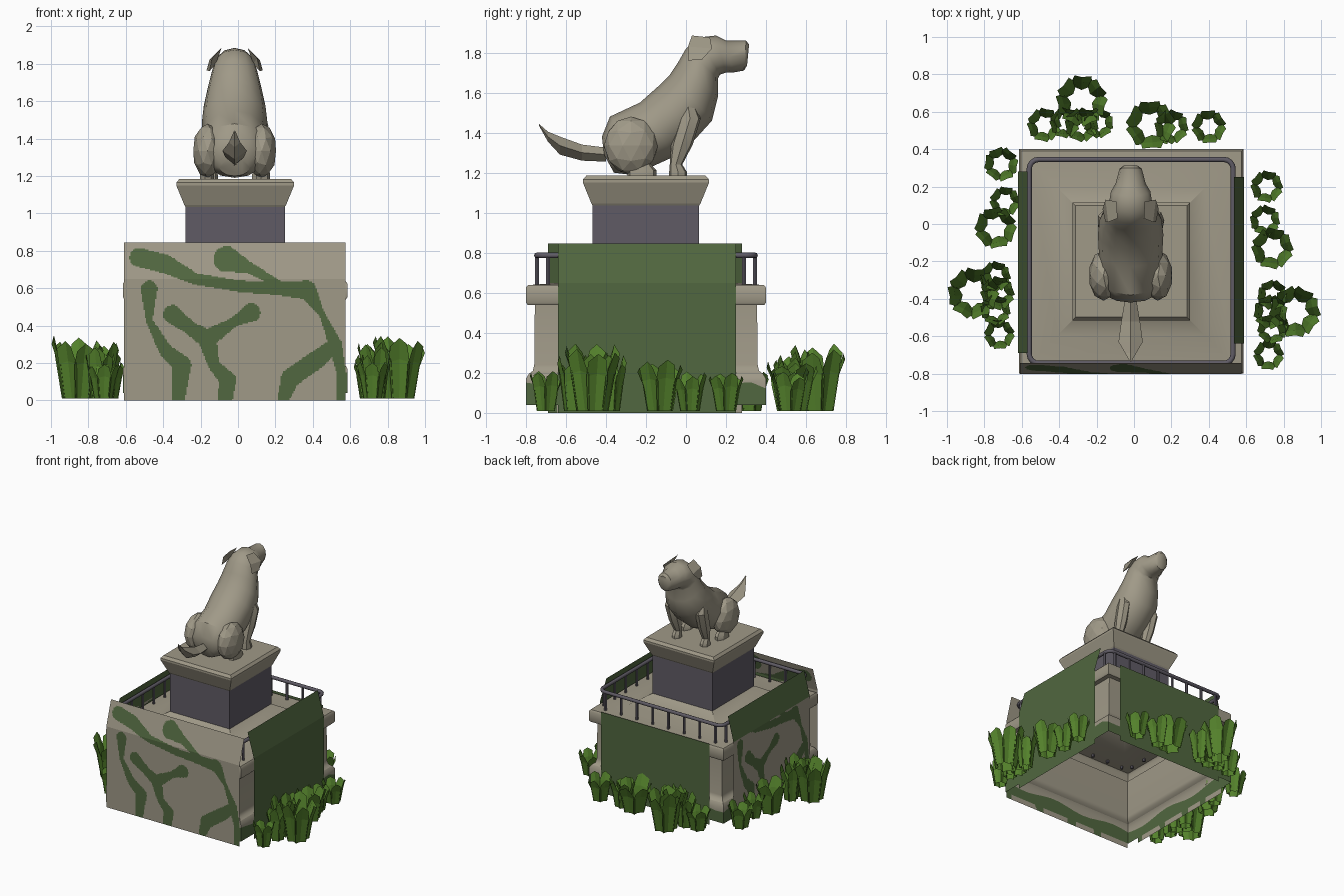
import bpy, bmesh, math, random
from mathutils import Vector

if "Cube" in bpy.data.objects:
    bpy.data.objects.remove(bpy.data.objects["Cube"])
random.seed(4)
CX, CY = -0.015, -0.2          # pedestal centre


def material(name, col):
    m = bpy.data.materials.new(name)
    m.diffuse_color = (*col, 1)
    m.use_nodes = True
    m.node_tree.nodes["Principled BSDF"].inputs["Base Color"].default_value = m.diffuse_color
    return m


STONE = material("tan_stone", (0.35, 0.32, 0.245))
MOSS = material("dark_moss", (0.082, 0.135, 0.05))
IRON = material("purple_grey", (0.115, 0.105, 0.13))
LEAF = material("leaf_green", (0.09, 0.225, 0.025))


def make(name, verts, faces, mats, rule=None, smooth=None, fix=True):
    me = bpy.data.meshes.new(name)
    me.from_pydata([tuple(v) for v in verts], [], faces)
    for m in mats:
        me.materials.append(m)
    if fix:
        bm = bmesh.new()
        bm.from_mesh(me)
        bmesh.ops.recalc_face_normals(bm, faces=bm.faces)
        bm.to_mesh(me)
        bm.free()
    if rule:
        for p in me.polygons:
            p.material_index = rule(p.center)
    ob = bpy.data.objects.new(name, me)
    bpy.context.collection.objects.link(ob)
    if smooth:
        bpy.ops.object.select_all(action='DESELECT')
        ob.select_set(True)
        bpy.context.view_layer.objects.active = ob
        bpy.ops.object.shade_smooth_by_angle(angle=math.radians(smooth))
    return ob


def loft(rings, cap0=True, cap1=True):
    n = len(rings[0])
    verts = [v for r in rings for v in r]
    faces = [(i * n + j, i * n + (j + 1) % n, (i + 1) * n + (j + 1) % n, (i + 1) * n + j)
             for i in range(len(rings) - 1) for j in range(n)]
    if cap0:
        faces.append(tuple(range(n))[::-1])
    if cap1:
        faces.append(tuple((len(rings) - 1) * n + j for j in range(n)))
    return verts, faces


def square(h, z, wave=0.0, n=1):
    c = [(-h, -h), (h, -h), (h, h), (-h, h)]
    out = []
    for s in range(4):
        a, b = c[s], c[(s + 1) % 4]
        for i in range(n):
            t = i / n
            out.append((CX + a[0] + (b[0] - a[0]) * t, CY + a[1] + (b[1] - a[1]) * t,
                        z + wave * math.sin(13 * t + s * 2)))
    return out


# pedestal: hollow base with a mossy foot, body, rounded ledge and raised deck
base = [square(0.6, 0.04, 0, 16), square(0.6, 0.135, 0.018, 16), square(0.6, 0.17, 0, 16), square(0.585, 0.195, 0, 16)]
v, f = loft(base, False, False)
make("pedestal_foot", v, f, [STONE, MOSS], lambda c: int(c.z < 0.11), 35)
prof = [(0.585, 0.195), (0.565, 0.21), (0.558, 0.24), (0.555, 0.54), (0.592, 0.54), (0.6, 0.552), (0.6, 0.625),
        (0.59, 0.638), (0.54, 0.642), (0.395, 0.652), (0.266, 0.73)]
v, f = loft([square(*p) for p in prof], False, False)
make("pedestal_body", v, f, [STONE], None, 40)

# plinth and flared cap
v, f = loft([square(0.266, 0.72), square(0.266, 1.035)], False, False)
make("plinth", v, f, [IRON])
v, f = loft([square(0.262, 1.03), square(0.272, 1.045), square(0.315, 1.15), square(0.315, 1.165),
             square(0.298, 1.185)])
make("plinth_cap", v, f, [STONE])

# moss strokes painted on the panels: (u, z, radius)
STROKES = [
    [(-.53, .765, .05), (-.39, .73, .05), (-.23, .65, .03), (.01, .61, .03), (.2, .6, .035), (.37, .59, .05),
     (.45, .46, .015), (.52, .3, .035), (.41, .21, .05), (.28, .12, .05), (.24, 0, .03)],
    [(-.06, .755, .07), (.06, .71, .03), (.22, .62, .02)],
    [(.52, .3, .035), (.555, .14, .025), (.56, 0, .03)],
    [(-.475, .595, .045), (-.475, .43, .018), (-.39, .27, .035), (-.3, .19, .05), (-.32, 0, .035)],
    [(-.35, .46, .05), (-.26, .39, .035), (-.165, .33, .05), (-.02, .42, .025), (.07, .47, .05)],
    [(-.165, .33, .05), (-.13, .19, .03), (-.055, .11, .045), (-.07, 0, .04)],
]


def mossy(u, z):
    for s in STROKES:
        for a, b in zip(s, s[1:]):
            dx, dz = b[0] - a[0], b[1] - a[1]
            t = max(0, min(1, ((u - a[0]) * dx + (z - a[1]) * dz) / (dx * dx + dz * dz)))
            if math.hypot(u - a[0] - dx * t, z - a[1] - dz * t) < a[2] + (b[2] - a[2]) * t:
                return 1
    return 0


# panels: thin sheets against the pedestal whose top folds inward
def panel(name, place, u0, u1, top, fold, nu, nz, mats, rule=None):
    zs = [0.65 * i / nz for i in range(nz + 1)]
    if top > 0.65:
        k = max(1, nz // 3)
        zs += [0.65 + (top - 0.65) * i / k for i in range(1, k + 1)]
    verts = [place(u0 + (u1 - u0) * i / nu, fold * max(0, z - 0.65) / 0.195, z) for z in zs for i in range(nu + 1)]
    w = nu + 1
    faces = [(r * w + i, r * w + i + 1, (r + 1) * w + i + 1, (r + 1) * w + i)
             for r in range(len(zs) - 1) for i in range(nu)]
    make(name, verts, faces, mats, rule, None, False)


panel("front_panel", lambda u, d, z: (u, -0.803 + d, z), -0.61, 0.576, 0.845, 0.06, 170, 90,
      [STONE, MOSS], lambda c: mossy(c.x, c.z))
panel("left_panel", lambda u, d, z: (-0.619 + d, -u, z), -0.28, 0.69, 0.845, 0.05, 130, 84,
      [STONE, MOSS], lambda c: 1 if c.z > 0.65 else mossy((-c.y - 0.2) * 1.2, c.z))
panel("right_panel", lambda u, d, z: (0.589 - d, u, z), -0.64, 0.25, 0.845, 0.055, 1, 1, [MOSS])
panel("back_panel", lambda u, d, z: (-u, 0.403 - d, z), -0.475, 0.49, 0.65, 0.0, 1, 1, [MOSS])

# railing: rounded square rail on short posts
H, R = 0.545, 0.05
cu = bpy.data.curves.new("rail_path", 'CURVE')
cu.dimensions = '3D'
cu.bevel_depth = 0.014
cu.bevel_resolution = 2
path = []
for k, (sx, sy) in enumerate([(1, 1), (-1, 1), (-1, -1), (1, -1)]):
    for i in range(5):
        a = math.pi / 2 * (k + i / 4)
        path.append((CX + sx * (H - R) + R * math.cos(a), CY + sy * (H - R) + R * math.sin(a), 0.787, 1))
sp = cu.splines.new('POLY')
sp.points.add(len(path) - 1)
for p, co in zip(sp.points, path):
    p.co = co
sp.use_cyclic_u = True
tmp = bpy.data.objects.new("rail_path", cu)
bpy.context.collection.objects.link(tmp)
me = bpy.data.meshes.new_from_object(tmp.evaluated_get(bpy.context.evaluated_depsgraph_get()))
bpy.data.objects.remove(tmp)
me.materials.clear()
me.materials.append(IRON)
bpy.context.collection.objects.link(bpy.data.objects.new("railing", me))
for side in range(4):
    for i in range(8):
        t = -0.49 + 0.98 * i / 7
        x, y = [(t, -H), (H, t), (t, H), (-H, t)][side]
        rings = [[(CX + x + 0.011 * math.cos(a * math.pi / 3), CY + y + 0.011 * math.sin(a * math.pi / 3), z)
                  for a in range(6)] for z in (0.62, 0.787)]
        make("railing_post", *loft(rings), [IRON])


# shrubs: cups of folded pointed leaves
def shrub(x, y, r, h, n=6):
    verts, faces = [], []
    a0 = random.random() * 6
    for i in range(n):
        a = a0 + i * math.tau / n
        d = math.pi / n * 1.12
        hh = h * random.uniform(0.82, 1.0)
        o = len(verts)
        for rad, ang, z in [(.62, -d, .0), (.42, 0, .0), (.62, d, .0), (.85, -d, .6), (.72, 0, .65), (.85, d, .6),
                            (1.04, -d * .75, .86), (.93, 0, 1.), (1.04, d * .55, .9)]:
            verts.append((x + r * rad * math.cos(a + ang), y + r * rad * math.sin(a + ang), 0.01 + z * hh))
        for q in (0, 1, 3, 4):
            faces.append((o + q, o + q + 1, o + q + 4, o + q + 3))
    make("shrub", verts, faces, [LEAF], fix=False)


for s in [(-.48, .53, .09, .2), (.09, .53, .13, .26), (.2, .52, .09, .22), (.4, .52, .09, .2),
          (-.71, .32, .09, .2), (-.74, -.02, .11, .26), (-.69, .12, .08, .2), (-.72, -.59, .08, .2),
          (.71, .2, .085, .2), (.7, .02, .08, .2), (.74, -.13, .11, .26), (.72, -.7, .08, .2)]:
    shrub(*s)
for x, y, dx, dy in [(-.28, .66, 0, -1), (-.86, -.37, 1, 0), (.86, -.47, -1, 0)]:
    shrub(x, y, .135, .34, 7)
    shrub(x + dx * .13, y + dy * .13, .09, .31)
    for s in (-1, 1):
        shrub(x + dx * .12 + dy * s * .09, y + dy * .12 + dx * s * .09, .08, .28)

# dog torso and head: rings given by back point, belly point and half width
DX = -0.018
body = [(-.41, 1.29, -.36, 1.2, .08), (-.42, 1.38, -.28, 1.19, .15), (-.38, 1.48, -.17, 1.23, .175),
        (-.23, 1.55, -.06, 1.28, .17), (-.14, 1.63, .03, 1.35, .175), (-.08, 1.69, .13, 1.46, .165),
        (-.04, 1.75, .16, 1.58, .145), (0, 1.82, .16, 1.67, .125), (.06, 1.875, .17, 1.69, .115),
        (.15, 1.885, .2, 1.7, .105), (.2, 1.86, .235, 1.7, .08), (.3, 1.86, .29, 1.71, .06),
        (.315, 1.84, .305, 1.735, .04)]
rings = []
for y0, z0, y1, z1, w in body:
    c = Vector((DX, (y0 + y1) / 2, (z0 + z1) / 2))
    up = Vector((0, (y0 - y1) / 2, (z0 - z1) / 2))
    rings.append([c + up * math.sin(a * math.pi / 6) + Vector((w * math.cos(a * math.pi / 6), 0, 0))
                  for a in range(12)])
make("dog_body", *loft(rings), [STONE], None, 40)


def limb(name, s, sections, n=7):   # sections: x, y, z, half width, half depth
    rs = [[(DX + s * x + w * math.cos(a * math.tau / n), y + d * math.sin(a * math.tau / n), z)
           for a in range(n)] for x, y, z, w, d in sections]
    make(name, *loft(rs), [STONE], None, 30)


for s in (-1, 1):
    limb("front_leg", s, [(.12, 0, 1.6, .02, .02), (.135, .02, 1.47, .045, .055), (.13, -.02, 1.34, .042, .055),
                          (.125, -.05, 1.24, .03, .032), (.125, -.04, 1.205, .035, .045), (.125, -.04, 1.185, .035, .045)])
    limb("hind_paw", s, [(.15, -.24, 1.25, .03, .06), (.15, -.22, 1.21, .04, .075), (.15, -.22, 1.185, .04, .075)])
    # faceted thigh
    bm = bmesh.new()
    bmesh.ops.create_icosphere(bm, subdivisions=2, radius=1)
    for q in bm.verts:
        q.co = Vector((DX + s * .145 + q.co.x * .08, -.275 + q.co.y * .135, 1.335 + q.co.z * .145))
    me = bpy.data.meshes.new("thigh")
    bm.to_mesh(me)
    bm.free()
    me.materials.append(STONE)
    bpy.context.collection.objects.link(bpy.data.objects.new("thigh", me))
    # drooping ear
    ear = [(.07, .03, 1.885), (.075, .12, 1.875), (.135, .13, 1.82), (.15, .08, 1.765), (.135, .01, 1.76),
           (.12, .01, 1.83), (.1, .07, 1.80)]
    make("ear", [(DX + s * x, y, z) for x, y, z in ear],
         [(0, 1, 2, 5), (5, 2, 3, 4), (1, 6, 2), (2, 6, 3), (3, 6, 4), (4, 6, 5), (5, 6, 0), (0, 6, 1)], [STONE])

# upturned diamond tail
tail = [(-.4, 1.29, .03, .035), (-.52, 1.3, .05, .04), (-.63, 1.335, .065, .045), (-.69, 1.38, .03, .025), (-.735, 1.44, .004, .004)]
rings = [[(DX + w, y, z), (DX, y, z + t), (DX - w, y, z), (DX, y, z - t)] for y, z, w, t in tail]
make("tail", *loft(rings), [STONE])
